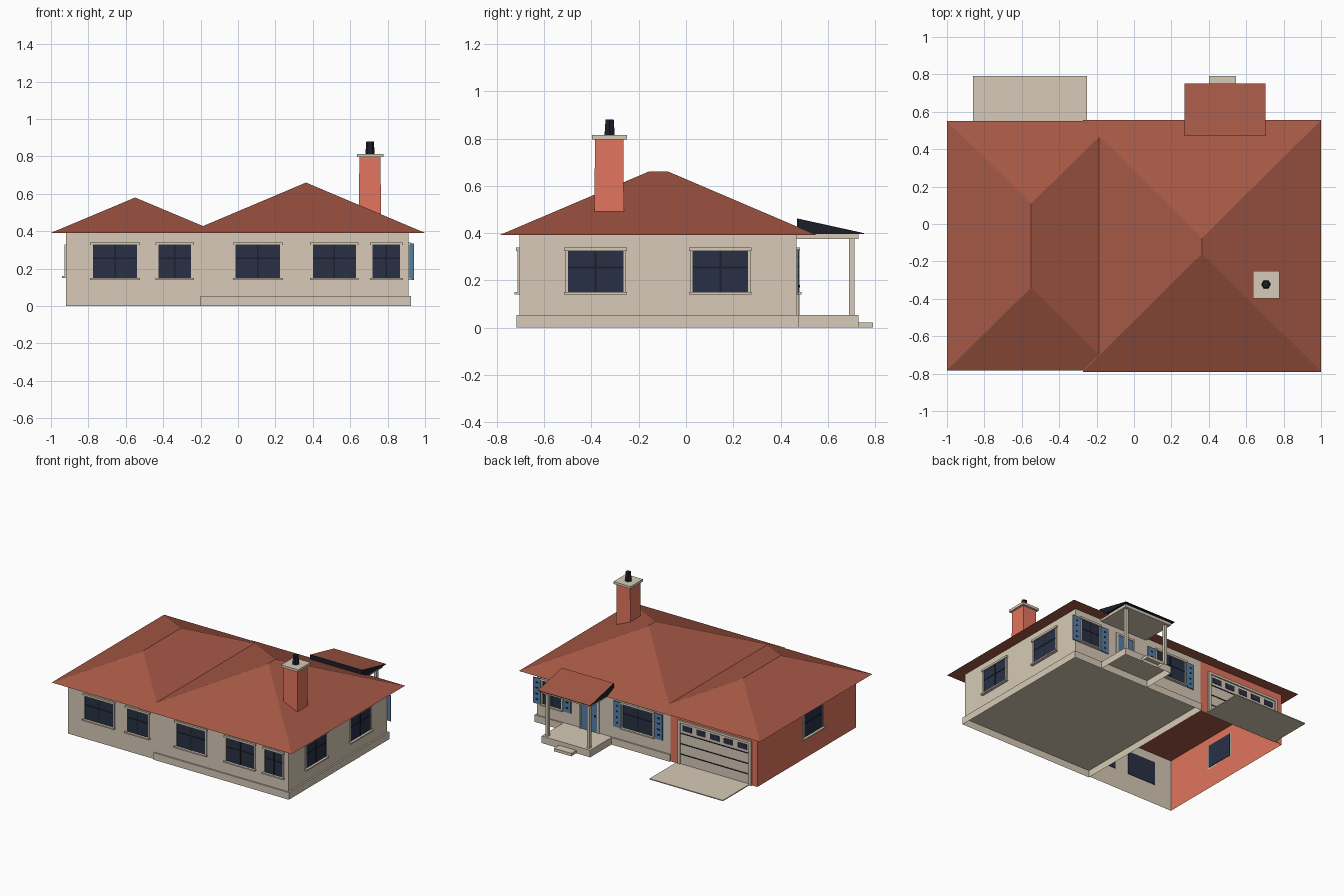
import bpy, bmesh, math
from mathutils import Matrix, Vector

cube = bpy.data.objects.get("Cube")
if cube:
    bpy.data.objects.remove(cube)


def material(name, *rgb):
    lin = [((c / 255 + 0.055) / 1.055) ** 2.4 for c in rgb] + [1]
    m = bpy.data.materials.new(name)
    m.use_nodes = True
    m.diffuse_color = lin
    m.node_tree.nodes["Principled BSDF"].inputs["Base Color"].default_value = lin
    return m


TAN = material("tan plaster", 215, 202, 183)
BRICK = material("red brick", 226, 117, 94)
ROOF = material("roof tile", 165, 88, 69)
GLASS = material("window glass", 40, 48, 69)
DARK = material("dark trim", 28, 31, 42)
BLUE = material("blue paint", 85, 127, 166)


def finish(name, bm, mats):
    mesh = bpy.data.meshes.new(name)
    bm.to_mesh(mesh)
    bm.free()
    for m in mats:
        mesh.materials.append(m)
    ob = bpy.data.objects.new(name, mesh)
    bpy.context.collection.objects.link(ob)
    return ob


def boxes(name, parts, is_open=None):
    """One object from boxes (x0, x1, y0, y1, z0, z1, material); is_open drops faces by normal."""
    bm = bmesh.new()
    mats = []
    for x0, x1, y0, y1, z0, z1, mat in parts:
        if mat not in mats:
            mats.append(mat)
        made = bmesh.ops.create_cube(bm, size=1)["verts"]
        for v in made:
            v.co = Vector(((x0 + x1) / 2 + v.co.x * (x1 - x0),
                           (y0 + y1) / 2 + v.co.y * (y1 - y0),
                           (z0 + z1) / 2 + v.co.z * (z1 - z0)))
        for f in {f for v in made for f in v.link_faces}:
            f.material_index = mats.index(mat)
    bm.normal_update()
    if is_open:
        gone = [f for f in bm.faces if is_open(f.normal)]
        bmesh.ops.delete(bm, geom=gone, context="FACES")
    return finish(name, bm, mats)


def underside(n):
    return n.z < -0.5


def on_wall(axis, sign, plane):
    """Returns a helper that places a box on a wall: along, height, depth outward."""
    def place(u0, u1, z0, z1, d0, d1, mat):
        a, b = sorted((plane + sign * d0, plane + sign * d1))
        if axis == "y":
            return (u0, u1, a, b, z0, z1, mat)
        return (a, b, u0, u1, z0, z1, mat)
    return place


def window(name, place, u0, u1, z0=0.15, z1=0.325, lintel=True):
    mid, bar, rim = (u0 + u1) / 2, z0 + (z1 - z0) * 0.6, 0.01
    parts = [
        place(u0, u1, z0, z1, -0.004, 0.003, GLASS),
        place(mid - 0.004, mid + 0.004, z0, z1, 0, 0.005, DARK),
        place(u0, u1, bar - 0.004, bar + 0.004, 0, 0.005, DARK),
        place(u0 - rim, u0, z0, z1, 0, 0.007, TAN),
        place(u1, u1 + rim, z0, z1, 0, 0.007, TAN),
        place(u0 - 0.015, u1 + 0.015, z0 - 0.01, z0, 0, 0.021, TAN)]
    if lintel:
        parts.append(place(u0 - 0.015, u1 + 0.015, z1, z1 + 0.015, 0, 0.014, TAN))
    boxes(name, parts)


def shutter(name, place, u0, u1):
    mid = (u0 + u1) / 2
    slots = [place(mid - 0.009, mid + 0.009, z, z + 0.01, 0.005, 0.009, DARK)
             for z in (0.17, 0.21, 0.255, 0.295)]
    boxes(name, [place(u0, u1, 0.14, 0.333, 0, 0.007, BLUE)] + slots)


def hip_roof(name, x0, x1, y0, y1, ridge, z0, z1):
    bm = bmesh.new()
    xm = (x0 + x1) / 2
    a, b, c, d = [bm.verts.new((x, y, z0)) for x, y in
                  ((x0, y0), (x1, y0), (x1, y1), (x0, y1))]
    e, f = [bm.verts.new((xm, y, z1)) for y in ridge]
    for loop in ((a, b, e), (b, c, f, e), (c, d, f), (d, a, e, f), (d, c, b, a)):
        bm.faces.new(loop)
    return finish(name, bm, [ROOF])


# Main house on a hollow foundation
boxes("foundation", [(-0.2, 0.924, -0.716, 0.478, 0, 0.053, TAN)], underside)
boxes("house_walls", [(-0.2, 0.912, -0.705, 0.468, 0.053, 0.395, TAN)])

# Garage shell without floor or ceiling, brick on the outer side and the back
garage = boxes("garage_walls", [(-0.92, -0.2, -0.705, 0.468, 0, 0.395, TAN)],
               lambda n: abs(n.z) > 0.5 or n.x > 0.5)
garage.data.materials.append(BRICK)
for p in garage.data.polygons:
    p.material_index = int(p.normal.x < -0.5 or p.normal.y > 0.5)

# Roofs
hip_roof("house_roof", -0.273, 1.0, -0.79, 0.555, (-0.158, -0.075), 0.391, 0.66)
hip_roof("garage_roof", -1.0, -0.1, -0.783, 0.55, (-0.34, 0.11), 0.391, 0.58)

# Windows on all walls
front = on_wall("y", -1, -0.705)
back = on_wall("y", 1, 0.468)
left = on_wall("x", 1, 0.912)
right = on_wall("x", -1, -0.92)
for i, (u0, u1) in enumerate(((-0.775, -0.54), (-0.425, -0.25), (-0.013, 0.225),
                              (0.4, 0.63), (0.72, 0.867))):
    window(f"front_window_{i + 1}", front, u0, u1)
for i, (u0, u1) in enumerate(((-0.5, -0.265), (0.028, 0.263))):
    window(f"left_window_{i + 1}", left, u0, u1)
window("garage_side_window", right, -0.3, -0.08, 0.16, 0.33, lintel=False)

# Back windows with shutters
for i, (u0, u1) in enumerate(((-0.055, 0.193), (0.705, 0.86))):
    window(f"back_window_{i + 1}", back, u0, u1)
    shutter(f"shutter_{i + 1}_inner", back, u0 - 0.08, u0 - 0.015)
    shutter(f"shutter_{i + 1}_outer", back, u1 + 0.015, u1 + 0.08)

# Entrance door
boxes("entrance_door", [
    back(0.405, 0.54, 0.053, 0.32, 0, 0.006, BLUE),
    back(0.39, 0.405, 0.053, 0.335, 0, 0.01, TAN),
    back(0.54, 0.555, 0.053, 0.335, 0, 0.01, TAN),
    back(0.405, 0.54, 0.32, 0.335, 0, 0.01, TAN),
    back(0.418, 0.426, 0.17, 0.18, 0, 0.015, DARK)])

# Garage door with grooves and a row of small panes
G0, G1, GTOP = -0.855, -0.285, 0.315
door = [back(G0, G1, 0, GTOP, -0.004, 0.004, TAN),
        back(G0 - 0.02, G0, 0, GTOP + 0.018, 0, 0.013, TAN),
        back(G1, G1 + 0.02, 0, GTOP + 0.018, 0, 0.013, TAN),
        back(G0, G1, GTOP, GTOP + 0.018, 0, 0.013, TAN)]
for z in (0.08, 0.158, 0.236):
    door.append(back(G0, G1, z - 0.004, z + 0.004, 0, 0.006, DARK))
step = (G1 - G0) / 5
for i in range(5):
    mid = G0 + step * (i + 0.5)
    door.append(back(mid - 0.038, mid + 0.038, 0.258, 0.298, -0.006, 0.007, GLASS))
boxes("garage_door", door)
boxes("driveway", [(-0.86, -0.25, 0.47, 0.79, 0, 0.007, TAN)])

# Porch
boxes("porch_floor", [(0.285, 0.688, 0.478, 0.73, 0, 0.053, TAN)], underside)
boxes("porch_step", [(0.4, 0.545, 0.73, 0.79, 0, 0.022, TAN)], underside)
boxes("porch_ceiling", [(0.285, 0.688, 0.468, 0.73, 0.375, 0.396, TAN)])
for side, x in (("right", 0.315), ("left", 0.658)):
    boxes(f"porch_post_{side}", [(x - 0.011, x + 0.011, 0.69, 0.712, 0.053, 0.375, TAN)])

# Porch roof: tiled slope with dark sides
bm = bmesh.new()
profile = [bm.verts.new((0.27, y, z)) for y, z in
           ((0.47, 0.396), (0.752, 0.396), (0.752, 0.4), (0.47, 0.462))]
cap = bm.faces.new(profile)
ext = bmesh.ops.extrude_face_region(bm, geom=[cap], use_keep_orig=True)["geom"]
bmesh.ops.translate(bm, vec=(0.433, 0, 0),
                    verts=[g for g in ext if isinstance(g, bmesh.types.BMVert)])
bmesh.ops.recalc_face_normals(bm, faces=bm.faces)
for f in bm.faces:
    f.material_index = 0 if f.normal.z > 0.5 else 1
finish("porch_roof", bm, [ROOF, DARK])

# Chimney
CX, CY = 0.706, -0.325
shaft = boxes("chimney", [(0.646, 0.765, -0.388, -0.262, 0.42, 0.8, BRICK)])
for v in shaft.data.vertices:
    if v.co.z > 0.6:
        v.co.x = CX + (v.co.x - CX) * 0.95
        v.co.y = CY + (v.co.y - CY) * 0.95
boxes("chimney_cap", [(0.636, 0.778, -0.397, -0.25, 0.796, 0.814, TAN)])
bm = bmesh.new()
bmesh.ops.create_cone(bm, cap_ends=True, segments=6, radius1=0.025, radius2=0.02, depth=0.066)
bmesh.ops.transform(bm, matrix=Matrix.Translation((CX, CY + 0.002, 0.847))
                    @ Matrix.Rotation(math.pi / 2, 4, "Z"), verts=bm.verts)
finish("chimney_flue", bm, [DARK])
